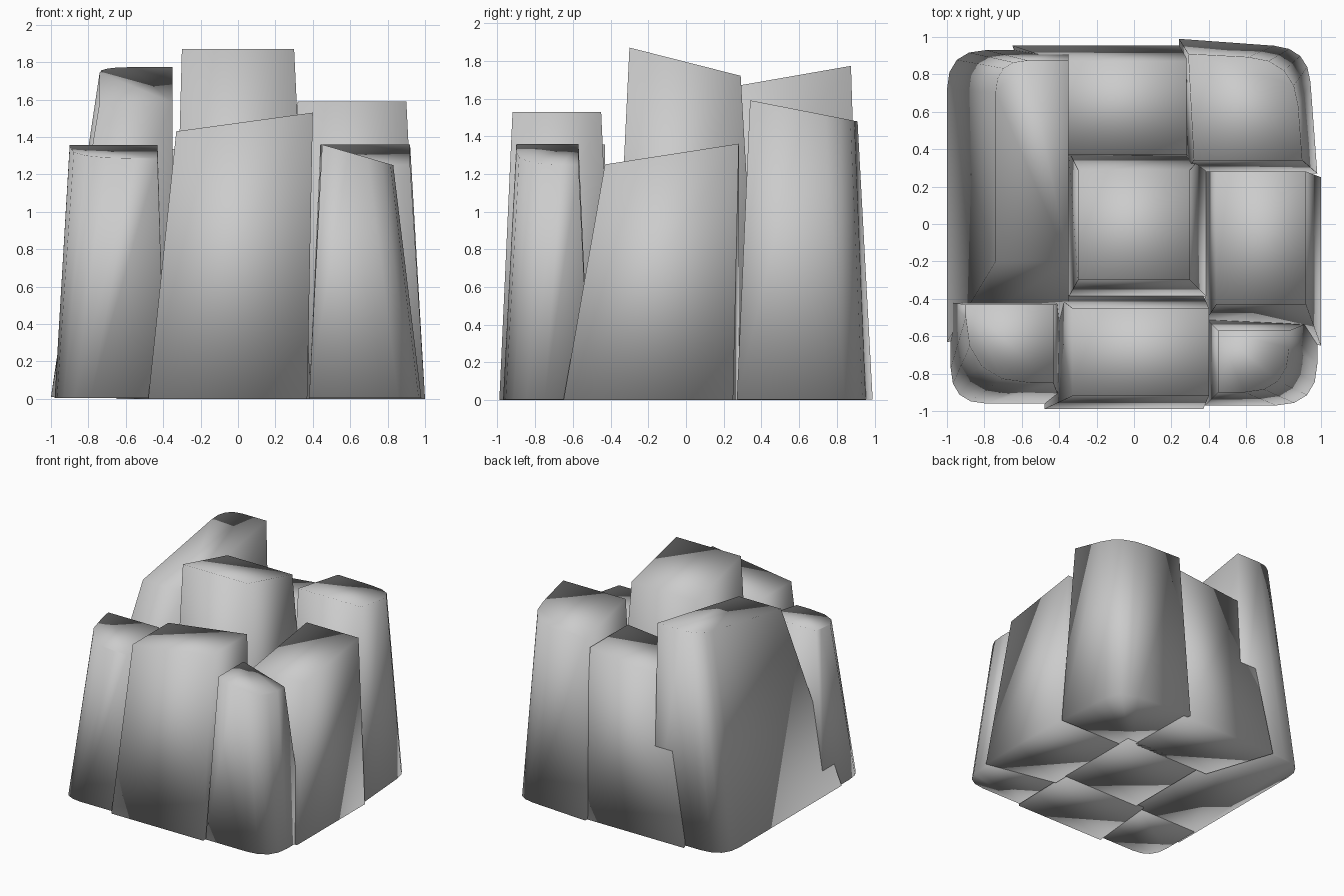
import bpy, bmesh
from mathutils import Vector

if "Cube" in bpy.data.objects:
    bpy.data.objects.remove(bpy.data.objects["Cube"])


def outline(corners, rounded, r, steps=4):
    """Closed outline of four corners, with one corner optionally rounded."""
    pts = []
    for i, c in enumerate(corners):
        c = Vector(c)
        if i != rounded:
            pts.append(c)
            continue
        prev, nxt = Vector(corners[i - 1]), Vector(corners[(i + 1) % 4])
        a = c + (prev - c).normalized() * r
        b = c + (nxt - c).normalized() * r
        for k in range(steps + 1):
            t = k / steps
            pts.append(a * (1 - t) ** 2 + c * 2 * t * (1 - t) + b * t * t)
    return pts


def column(name, base, top, plane, rounded=None, r=(0.2, 0.2), z0=0.0):
    """Tapered rock column; plane (h, sx, sy) gives the slanted top z = h + sx*x + sy*y."""
    h, sx, sy = plane
    bm = bmesh.new()
    low = [bm.verts.new((p.x, p.y, z0)) for p in outline(base, rounded, r[0])]
    high = [bm.verts.new((p.x, p.y, h + sx * p.x + sy * p.y))
            for p in outline(top, rounded, r[1])]
    n = len(low)
    for i in range(n):
        j = (i + 1) % n
        bm.faces.new((low[i], low[j], high[j], high[i]))
    bm.faces.new(high)
    bm.faces.new(low[::-1])
    for f in bm.faces:
        f.smooth = True
    mesh = bpy.data.meshes.new(name)
    bm.to_mesh(mesh)
    bm.free()
    bpy.context.collection.objects.link(bpy.data.objects.new(name, mesh))


def rect(x0, x1, y0, y1):
    return [(x0, y0), (x1, y0), (x1, y1), (x0, y1)]


# Tall centre column, sloping down to the back
column("centre_column", rect(-0.35, 0.39, -0.39, 0.39),
       rect(-0.30, 0.30, -0.30, 0.29), (1.794, 0, -0.254))

# Long left column with rounded back corner
column("left_column", [(-1.0, -0.63), (-0.35, -0.60), (-0.35, 0.93), (-1.0, 0.93)],
       rect(-0.74, -0.35, -0.20, 0.875), (1.62, 0, 0.175), rounded=3,
       r=(0.21, 0.17), z0=0.01)

# Back row
column("back_column", [(-0.45, 0.36), (0.29, 0.36), (0.28, 0.955), (-0.65, 0.955)],
       rect(-0.40, 0.28, 0.37, 0.87), (1.37, 0.1, 0))
column("back_right_column", [(0.27, 0.28), (0.98, 0.27), (0.93, 0.94), (0.24, 0.99)],
       [(0.32, 0.34), (0.90, 0.34), (0.86, 0.88), (0.29, 0.91)],
       (1.657, 0, -0.196), rounded=2, r=(0.18, 0.25), z0=0.005)

# Right side
column("right_column", [(0.38, -0.52), (1.0, -0.65), (1.0, 0.25), (0.38, 0.28)],
       rect(0.44, 0.92, -0.43, 0.28), (1.317, 0, 0.155))

# Front row
column("front_left_column", rect(-0.98, -0.39, -0.96, -0.42),
       rect(-0.90, -0.43, -0.85, -0.43), (1.43, 0, 0.17), rounded=0,
       r=(0.19, 0.35), z0=0.005)
column("front_column", [(-0.48, -0.99), (0.37, -0.99), (0.37, -0.38), (-0.42, -0.38)],
       rect(-0.33, 0.40, -0.92, -0.45), (1.475, 0.137, 0))
column("front_right_column", [(0.38, -0.97), (0.98, -0.97), (0.98, -0.51), (0.39, -0.51)],
       rect(0.45, 0.83, -0.90, -0.57), (1.49, -0.29, 0), rounded=1,
       r=(0.22, 0.24), z0=0.005)
